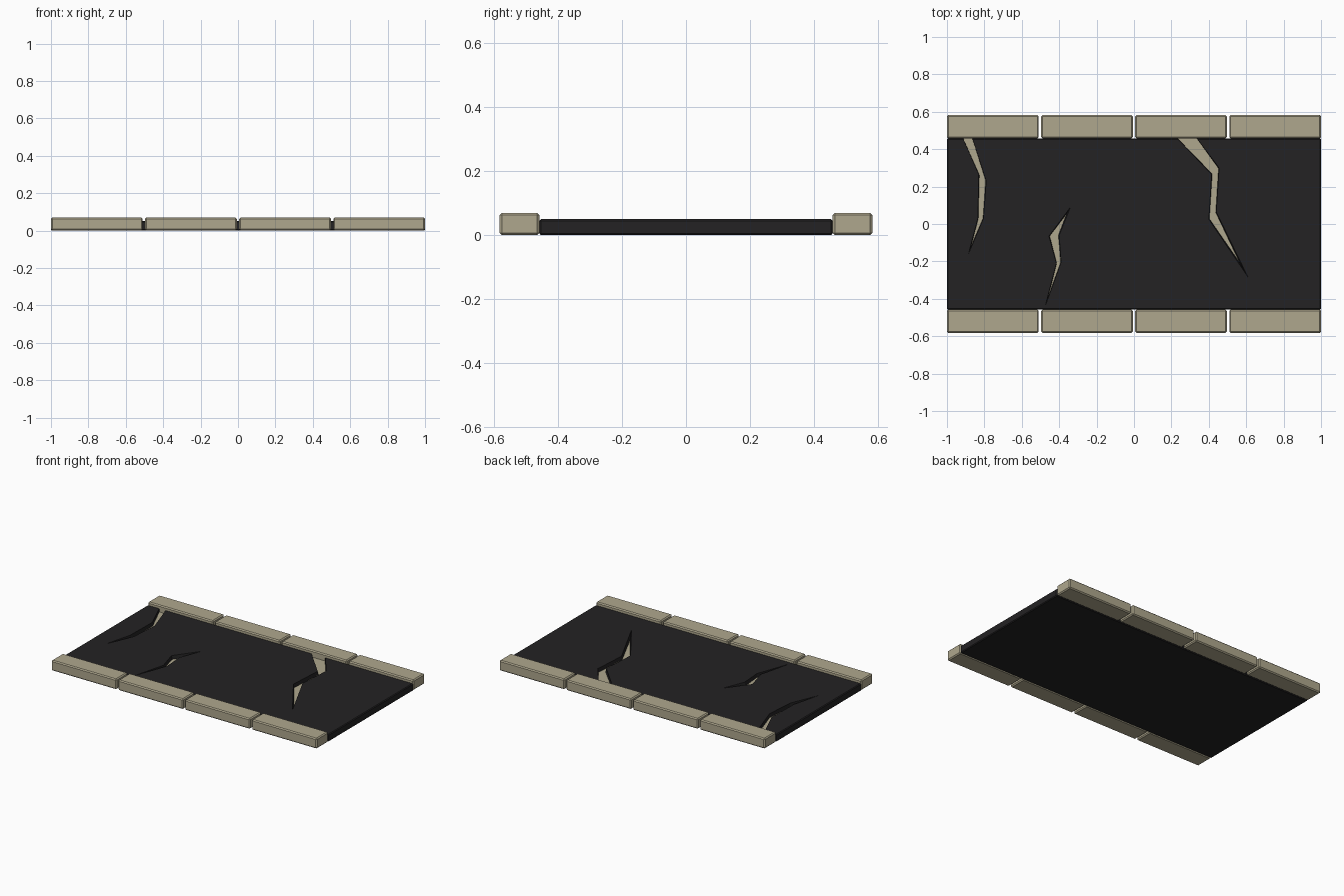
import bpy, bmesh
from mathutils import Vector

if "Cube" in bpy.data.objects:
    bpy.data.objects.remove(bpy.data.objects["Cube"])

SLAB_TOP, FLOOR = 0.05, 0.025


def material(name, rgb):
    m = bpy.data.materials.new(name)
    m.diffuse_color = (*rgb, 1)
    m.use_nodes = True
    m.node_tree.nodes["Principled BSDF"].inputs["Base Color"].default_value = m.diffuse_color
    return m


asphalt = material("asphalt", (0.017, 0.016, 0.017))
stone = material("stone", (0.43, 0.39, 0.27))


def new_object(name, bm, *mats):
    me = bpy.data.meshes.new(name)
    bm.to_mesh(me)
    bm.free()
    ob = bpy.data.objects.new(name, me)
    bpy.context.collection.objects.link(ob)
    for m in mats:
        me.materials.append(m)
    return ob


def bevelled_box(name, center, size, bevel, *mats):
    bm = bmesh.new()
    bmesh.ops.create_cube(bm, size=1)
    for v in bm.verts:
        v.co = Vector(c + s * p for c, s, p in zip(center, size, v.co))
    bmesh.ops.bevel(bm, geom=bm.edges[:], offset=bevel, segments=1, affect='EDGES')
    return new_object(name, bm, *mats)


# Each crack: left edge and right edge, listed from top to bottom
cracks = [
    ([(-.932, .50), (-.83, .265), (-.835, .03), (-.885, -.16)],
     [(-.878, .50), (-.79, .23), (-.805, .03), (-.885, -.16)]),
    ([(-.34, .09), (-.455, -.065), (-.415, -.21), (-.475, -.44)],
     [(-.34, .09), (-.40, -.06), (-.39, -.205), (-.475, -.44)]),
    ([(.192, .50), (.415, .265), (.40, .025), (.61, -.285)],
     [(.305, .50), (.455, .30), (.44, .065), (.61, -.285)]),
]


def crack_cutter(left, right):
    """Closed prism, slightly narrower and shorter at its floor."""
    pairs = [(Vector(a), Vector(b)) for a, b in zip(left, right)]
    mids = [(a + b) / 2 for a, b in pairs]
    last = len(pairs) - 1
    lo_l, lo_r = [], []
    for i, (a, b) in enumerate(pairs):
        m = mids[i]
        if a == b:
            a = b = m.lerp(mids[1 if i == 0 else last - 1], 0.25)
        elif i:
            a, b = a.lerp(m, 0.15), b.lerp(m, 0.15)
        lo_l.append(a)
        lo_r.append(b)

    def ring(l, r):
        start = 1 if left[0] == right[0] else 0
        return l + r[start:last][::-1]
    top = ring([p[0] for p in pairs], [p[1] for p in pairs])
    low = ring(lo_l, lo_r)
    bm = bmesh.new()
    rings = [[bm.verts.new((p.x, p.y, z)) for p in pts]
             for pts, z in ((low, FLOOR), (top, SLAB_TOP), (top, SLAB_TOP + 0.05))]
    bm.faces.new(rings[0])
    bm.faces.new(rings[-1])
    n = len(top)
    for a, b in zip(rings, rings[1:]):
        for i in range(n):
            j = (i + 1) % n
            bm.faces.new((a[i], a[j], b[j], b[i]))
    bmesh.ops.triangulate(bm, faces=bm.faces[:])
    bmesh.ops.recalc_face_normals(bm, faces=bm.faces[:])
    cutter = new_object("crack_cutter", bm, asphalt)
    cutter.hide_render = True
    return cutter


# Road slab with carved cracks
road = bevelled_box("road_slab", (0, 0, SLAB_TOP / 2), (2, .916, SLAB_TOP), .005,
                    asphalt, stone)
cutters = [crack_cutter(*c) for c in cracks]
for cutter in cutters:
    mod = road.modifiers.new("crack", 'BOOLEAN')
    mod.operation = 'DIFFERENCE'
    mod.solver = 'EXACT'
    mod.object = cutter
bpy.context.view_layer.objects.active = road
for mod in list(road.modifiers):
    bpy.ops.object.modifier_apply(modifier=mod.name)
for cutter in cutters:
    bpy.data.objects.remove(cutter)

# Pale crack floors
for p in road.data.polygons:
    if p.normal.z > 0.9 and abs(p.center.z - FLOOR) < 0.002:
        p.material_index = 1

# Kerb stones along both long sides
for side, label in ((-1, "front"), (1, "back")):
    for i in range(4):
        bevelled_box(f"kerb_{label}_{i + 1}", (-.755 + i * 1.51 / 3, side * .52, .035),
                     (.49, .124, .07), .007, stone)
